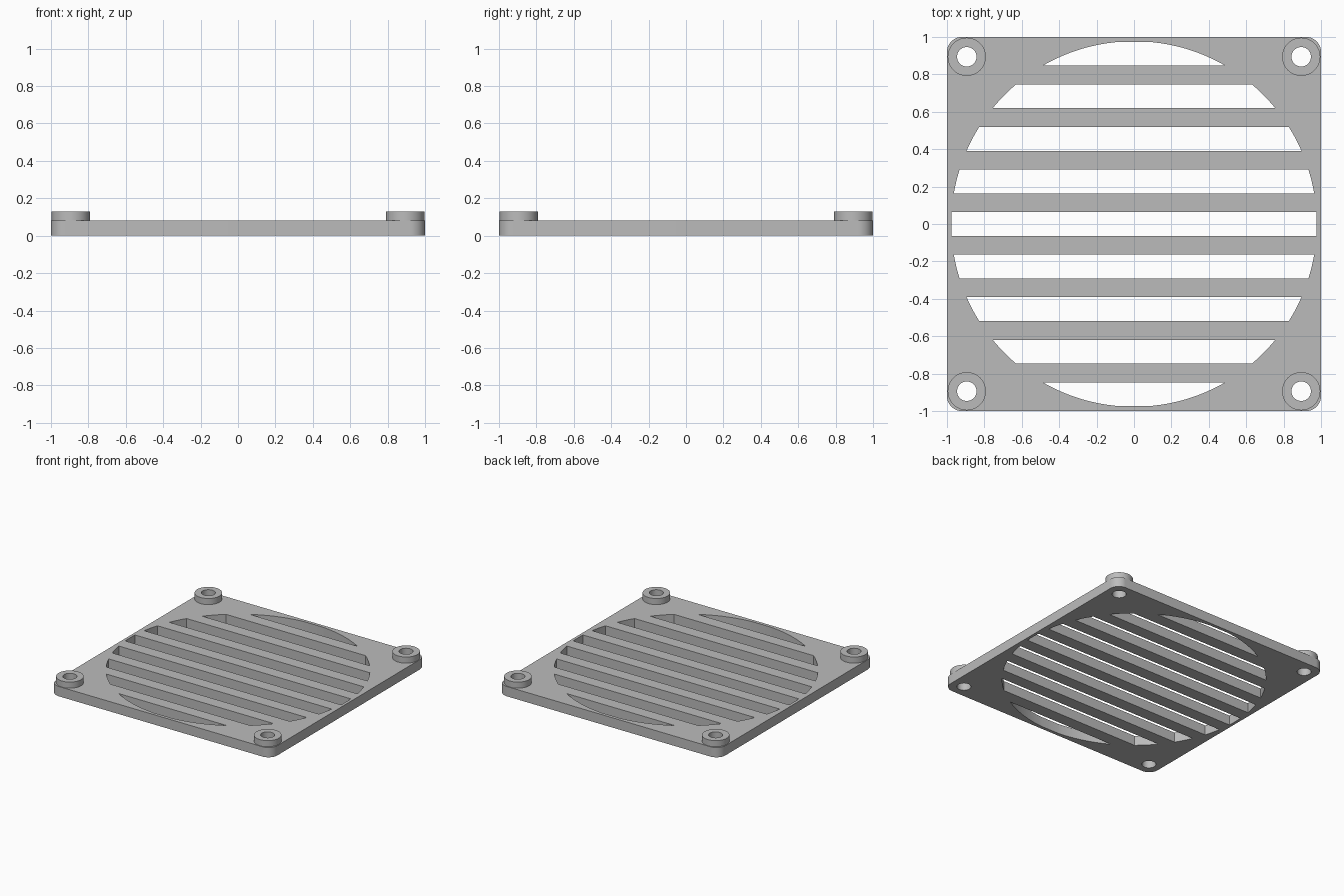
import bpy
import bmesh
from math import sin, cos, pi, sqrt, asin

cube = bpy.data.objects.get("Cube")
if cube:
    bpy.data.objects.remove(cube, do_unlink=True)

PLATE_TOP, BOSS_TOP = 0.08, 0.13
CORNER_R, BOSS_POS = 0.08, 0.894
BOSS_R, HOLE_R = 0.102, 0.052
GRILL_R, PITCH, SLOT_W = 0.977, 0.2275, 0.127

grey = bpy.data.materials.new("grey plastic")
grey.use_nodes = True
colour = (0.5, 0.5, 0.5, 1)
grey.diffuse_color = colour
grey.node_tree.nodes["Principled BSDF"].inputs["Base Color"].default_value = colour


def arc(cx, cy, r, start, end, steps):
    """Points along an arc, both ends included."""
    return [(cx + r * cos(start + (end - start) * i / steps),
             cy + r * sin(start + (end - start) * i / steps)) for i in range(steps + 1)]


def circle(cx, cy, r, steps=48):
    return arc(cx, cy, r, 0, 2 * pi, steps)[:-1]


def add_prism(bm, outline, z0, z1):
    low = [bm.verts.new((x, y, z0)) for x, y in outline]
    high = [bm.verts.new((x, y, z1)) for x, y in outline]
    bm.faces.new(low[::-1])
    bm.faces.new(high)
    for i in range(len(low)):
        j = (i + 1) % len(low)
        bm.faces.new((low[i], low[j], high[j], high[i]))


def make_object(name, bm):
    mesh = bpy.data.meshes.new(name)
    bm.to_mesh(mesh)
    bm.free()
    mesh.materials.append(grey)
    obj = bpy.data.objects.new(name, mesh)
    bpy.context.collection.objects.link(obj)
    return obj


def smooth(obj):
    bpy.ops.object.select_all(action='DESELECT')
    obj.select_set(True)
    bpy.context.view_layer.objects.active = obj
    bpy.ops.object.shade_smooth_by_angle(angle=pi / 6)


corners = [(sx * BOSS_POS, sy * BOSS_POS) for sx in (-1, 1) for sy in (-1, 1)]

# Rounded square plate
bm = bmesh.new()
c = 1 - CORNER_R
outline = []
for i, (sx, sy) in enumerate([(1, 1), (-1, 1), (-1, -1), (1, -1)]):
    outline += arc(sx * c, sy * c, CORNER_R, i * pi / 2, (i + 1) * pi / 2, 12)
add_prism(bm, outline, 0, PLATE_TOP)
plate = make_object("grill_plate", bm)

# Cutter: slots clipped to the round opening, plus screw holes
bm = bmesh.new()
for n in range(-4, 5):
    y0 = max(n * PITCH - SLOT_W / 2, -GRILL_R)
    y1 = min(n * PITCH + SLOT_W / 2, GRILL_R)
    a0, a1 = asin(y0 / GRILL_R), asin(y1 / GRILL_R)
    steps = 24 if abs(n) == 4 else 6
    right = arc(0, 0, GRILL_R, a0, a1, steps)
    left = [(-x, y) for x, y in reversed(right) if x > 1e-5]
    add_prism(bm, right + left, -0.1, 0.2)
for x, y in corners:
    add_prism(bm, circle(x, y, HOLE_R), -0.1, 0.2)
bmesh.ops.remove_doubles(bm, verts=bm.verts, dist=1e-5)
cutter = make_object("slot_cutter", bm)
cutter.hide_render = True

cut = plate.modifiers.new("slots", 'BOOLEAN')
cut.operation = 'DIFFERENCE'
cut.solver = 'EXACT'
cut.object = cutter
bpy.context.view_layer.objects.active = plate
bpy.ops.object.modifier_apply(modifier=cut.name)
bpy.data.objects.remove(cutter, do_unlink=True)
smooth(plate)

# Raised ring around each screw hole
for i, (x, y) in enumerate(corners):
    bm = bmesh.new()
    profile = [(HOLE_R, PLATE_TOP), (BOSS_R, PLATE_TOP), (BOSS_R, BOSS_TOP), (HOLE_R, BOSS_TOP)]
    loops = [[bm.verts.new((px, py, z)) for px, py in circle(x, y, r)] for r, z in profile]
    for k in range(4):
        a, b = loops[k], loops[(k + 1) % 4]
        for j in range(len(a)):
            m = (j + 1) % len(a)
            bm.faces.new((a[j], a[m], b[m], b[j]))
    bmesh.ops.recalc_face_normals(bm, faces=bm.faces)
    side = ("front", "back")[y > 0] + "_" + ("right", "left")[x > 0]
    smooth(make_object("screw_boss_" + side, bm))
